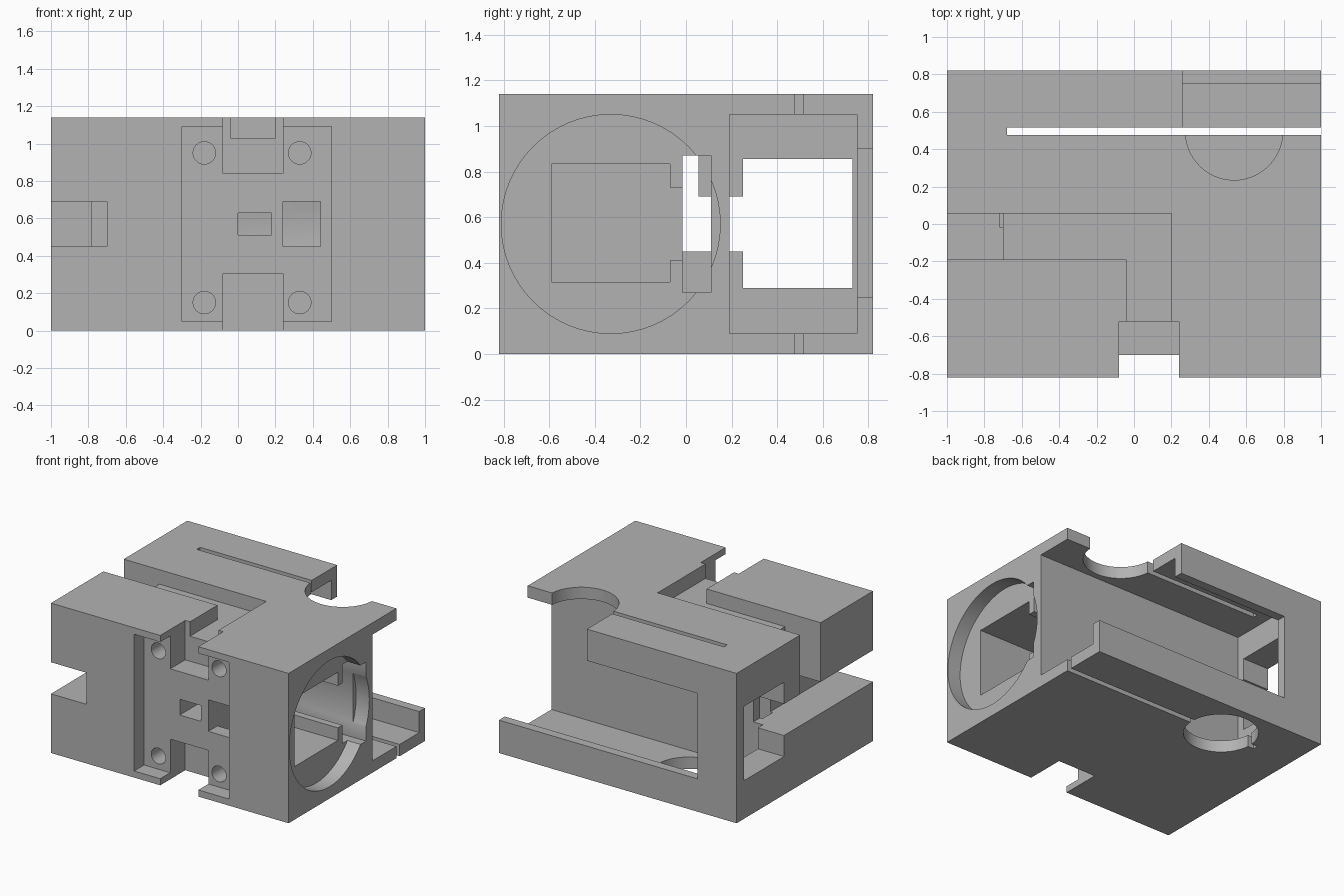
import bpy

cube = bpy.data.objects.get("Cube")
if cube:
    bpy.data.objects.remove(cube, do_unlink=True)

grey = bpy.data.materials.new("plain grey")
grey.use_nodes = True
colour = (0.45, 0.45, 0.45, 1)
grey.diffuse_color = colour
grey.node_tree.nodes["Principled BSDF"].inputs["Base Color"].default_value = colour


def box(name, x, y, z):
    """Box from (low, high) pairs on each axis."""
    bpy.ops.mesh.primitive_cube_add(size=1, location=[sum(p) / 2 for p in (x, y, z)])
    ob = bpy.context.object
    ob.name = name
    ob.scale = [p[1] - p[0] for p in (x, y, z)]
    bpy.ops.object.transform_apply(location=True, rotation=False, scale=True)
    return ob


def disc(name, centre, radius, depth, rotation=(0, 0, 0), sides=64):
    bpy.ops.mesh.primitive_cylinder_add(vertices=sides, radius=radius, depth=depth,
                                        location=centre, rotation=rotation)
    ob = bpy.context.object
    ob.name = name
    return ob


OUT = 1.2      # beyond the right or top side
QUARTER = 1.5707963
body = box("housing", (-1, 1), (-0.82, 0.82), (0, 1.14))
body.data.materials.append(grey)

cutters = [
    # rear compartment, its side passage and back window
    box("rear_slot", (-0.78, OUT), (0.19, 0.75), (0.09, 1.05)),
    box("side_passage", (-OUT, -0.7), (0.25, 0.73), (0.29, 0.855)),
    box("back_window", (-0.67, OUT), (0.7, 1), (0.25, 0.9)),
    box("back_corner", (0.26, OUT), (0.475, 1), (0.85, OUT)),
    # narrow guide slot through roof and floor, with finger holes
    box("guide_slot", (-0.68, OUT), (0.475, 0.515), (-0.1, OUT)),
    disc("roof_hole", (0.535, 0.495, 1.1), 0.26, 0.2),
    disc("floor_hole", (-0.37, 0.495, 0), 0.26, 0.3),
    # round recess, square pocket and cable slit
    disc("round_recess", (1, -0.33, 0.57), 0.48, 0.22, (0, QUARTER, 0)),
    box("square_pocket", (0.24, 0.95), (-0.59, -0.07), (0.315, 0.833)),
    box("pocket_link", (0.24, 0.95), (-0.1, 0.03), (0.41, 0.73)),
    box("cable_slit", (-0.72, OUT), (-0.015, 0.11), (0.27, 0.87)),
    # left side notch and vertical channel
    box("side_notch", (-OUT, -0.7), (-1, 0.27), (0.45, 0.69)),
    box("side_channel", (-OUT, -0.7), (-0.19, 0.055), (0.45, OUT)),
    # shallow roof channels
    box("roof_channel_across", (-OUT, 0.2), (-0.19, 0.055), (1.03, OUT)),
    box("roof_channel_front", (-0.04, 0.2), (-0.6, 0), (1.03, OUT)),
    # front panel recess, notches and windows
    box("panel_recess", (-0.3, 0.5), (-1, -0.7), (0.05, 1.09)),
    box("upper_notch", (-0.08, 0.24), (-1, -0.52), (0.84, OUT)),
    box("lower_notch", (-0.08, 0.24), (-1, -0.52), (-0.1, 0.305)),
    box("small_window", (0, 0.18), (-1, 0), (0.51, 0.63)),
    box("large_window", (0.24, 0.44), (-1, -0.5), (0.45, 0.69)),
]
# screw holes at the panel corners
for x in (-0.18, 0.33):
    for z in (0.15, 0.95):
        cutters.append(disc("screw_hole", (x, -0.7, z), 0.06, 0.4, (QUARTER, 0, 0), 32))

bpy.ops.object.select_all(action="DESELECT")
body.select_set(True)
bpy.context.view_layer.objects.active = body
for cutter in cutters:
    cutter.hide_render = True
    mod = body.modifiers.new(cutter.name, "BOOLEAN")
    mod.operation = "DIFFERENCE"
    mod.solver = "EXACT"
    mod.object = cutter
    bpy.ops.object.modifier_apply(modifier=mod.name)
for cutter in cutters:
    bpy.data.objects.remove(cutter, do_unlink=True)

bpy.ops.object.shade_smooth_by_angle(angle=0.5)
